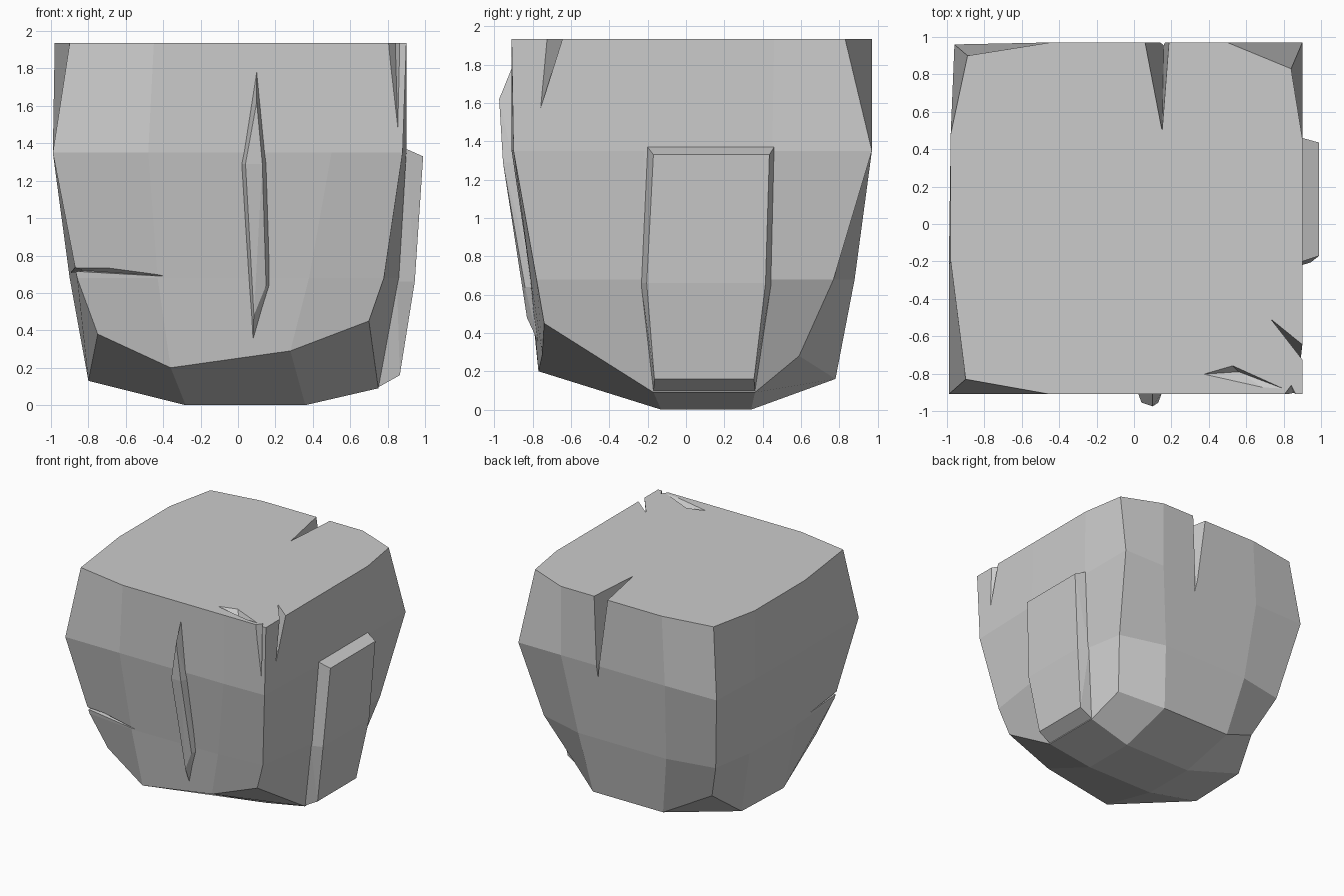
import bpy, bmesh

if "Cube" in bpy.data.objects:
    bpy.data.objects.remove(bpy.data.objects["Cube"])


def finish(name, bm):
    bmesh.ops.recalc_face_normals(bm, faces=bm.faces)
    me = bpy.data.meshes.new(name)
    bm.to_mesh(me)
    bm.free()
    ob = bpy.data.objects.new(name, me)
    bpy.context.collection.objects.link(ob)
    return ob


def hull(name, pts):
    bm = bmesh.new()
    vs = [bm.verts.new(p) for p in pts]
    res = bmesh.ops.convex_hull(bm, input=vs)
    junk = {g for g in res["geom_interior"] + res["geom_unused"]
            if isinstance(g, bmesh.types.BMVert)}
    bmesh.ops.delete(bm, geom=list(junk), context='VERTS')
    bmesh.ops.dissolve_limit(bm, angle_limit=0.01, verts=bm.verts, edges=bm.edges)
    return finish(name, bm)


# Block rings, counter-clockwise from the front left corner, four points a side
top = [(-.90, -.83), (-.45, -.91), (.50, -.91), (.90, -.91), (.90, -.20), (.90, .46),
       (.84, .83), (.50, .97), (-.45, .97), (-.89, .90), (-.98, .48), (-.98, -.20)]
mid = [(-.99, -.91), (-.48, -.91), (.50, -.91), (.88, -.90), (.90, -.22), (.90, .45),
       (.90, .97), (.50, .97), (-.48, .97), (-.96, .96), (-.98, .48), (-.99, -.22)]
low = [(-.86, -.77), (-.43, -.82), (.38, -.81), (.78, -.78), (.86, -.23), (.86, .42),
       (.80, .77), (.40, .88), (-.43, .88), (-.84, .80), (-.90, .43), (-.90, -.20)]
base = [(-.75, -.68, .38), (-.36, -.77, .20), (.28, -.75, .29), (.70, -.74, .45),
        (.75, -.17, .09), (.75, .36, .09), (.66, .59, .28), (.33, .78, .16),
        (-.33, .78, .16), (-.70, .65, .35), (-.79, .38, .14), (-.80, -.17, .13)]
foot = [(-.28, -.13, 0), (.36, -.13, 0), (.36, .34, 0), (-.28, .34, 0)]

bm = bmesh.new()
rings = [[bm.verts.new(p) for p in base]]
for ring, z in ((low, .68), (mid, 1.35), (top, 1.935)):
    rings.append([bm.verts.new((x, y, z)) for x, y in ring])
for a, b in zip(rings, rings[1:]):
    for i in range(12):
        j = (i + 1) % 12
        bm.faces.new((a[i], a[j], b[j], b[i]))
bm.faces.new(rings[-1])
# Rounded underside: a corner and an edge quad per side, around the foot
f = [bm.verts.new(p) for p in foot]
b = rings[0]
for k in range(4):
    c = 3 * k
    bm.faces.new((b[c - 1], b[c], b[c + 1], f[k]))
    bm.faces.new((b[c + 1], b[c + 2], f[(k + 1) % 4], f[k]))
bm.faces.new(f)
block = finish("stone_block", bm)

# Cracks and chips cut into the block
T = 1.96
cracks = {
    "back_crack": [(.15, .48, T), (.05, 1.0, T), (.19, 1.0, T), (.16, .98, 1.2)],
    "corner_crack": [(.27, -.81, T), (.51, -.74, T), (.93, -.93, T), (.76, -.92, T),
                     (.56, -.79, 1.89)],
    "front_chip": [(.78, -.94, T), (.88, -.94, T), (.84, -.86, T), (.86, -.92, 1.3)],
    "right_crack": [(.72, -.49, T), (.93, -.66, T), (.93, -.76, T), (.92, -.81, 1.5)],
    "left_notch_front": [(-.40, -.82, .69), (-.46, -.90, .76), (-1, -.95, .79),
                         (-1, -.95, .69), (-.83, -.74, .72)],
    "left_notch_side": [(-.89, -.40, .71), (-1, -.40, .72), (-1, -.95, .79),
                        (-1, -.95, .69), (-.83, -.74, .72)],
}
bpy.context.view_layer.objects.active = block
for name, pts in cracks.items():
    cutter = hull(name, pts)
    cutter.hide_render = True
    m = block.modifiers.new(name, 'BOOLEAN')
    m.operation = 'DIFFERENCE'
    m.solver = 'EXACT'
    m.object = cutter
    bpy.ops.object.modifier_apply(modifier=name)
    bpy.data.objects.remove(cutter)

# Raised slab on the right side
slab = []
for x, y0, y1, z in ((.90, -.20, .46, 1.37), (.99, -.17, .435, 1.33),
                     (.85, -.235, .445, .66), (.945, -.205, .415, .66),
                     (.74, -.17, .36, .09), (.865, -.165, .355, .16),
                     (.70, -.18, .36, 1.37), (.65, -.17, .36, .12)):
    slab += [(x, y0, z), (x, y1, z)]
hull("side_slab", slab)

# Pointed sliver on the front
sliver = [(.10, -.91, 1.78), (.10, -.975, 1.62), (.085, -.83, .48), (.08, -.77, .35),
          (.10, -.70, 1.3), (.10, -.70, .65)]
for x0, x1, y, z in ((.02, .15, -.90, 1.29), (.04, .13, -.955, 1.29),
                     (.06, .175, -.79, .64), (.09, .15, -.84, .64)):
    sliver += [(x0, y, z), (x1, y, z)]
hull("front_sliver", sliver)
